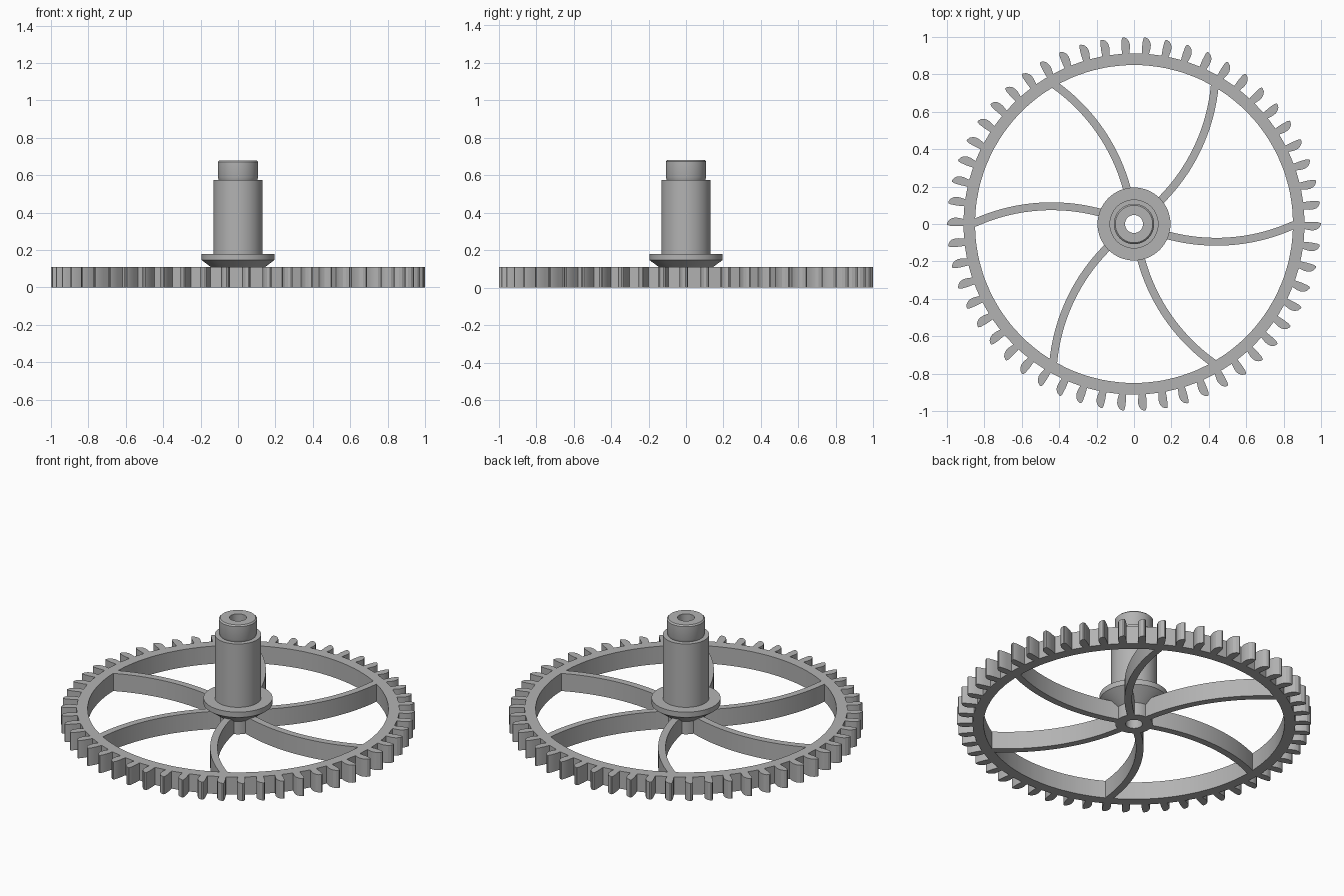
import bpy, bmesh
from math import sin, cos, pi, radians, sqrt

cube = bpy.data.objects.get("Cube")
if cube:
    bpy.data.objects.remove(cube, do_unlink=True)

TEETH, SPOKES, HEIGHT = 54, 6, 0.11
ROOT_R, RIM_R = 0.912, 0.85

grey = bpy.data.materials.new("plain grey")
grey.use_nodes = True
colour = (0.45, 0.45, 0.45, 1)
grey.diffuse_color = colour
grey.node_tree.nodes["Principled BSDF"].inputs["Base Color"].default_value = colour


def polar(r, a):
    return (r * cos(a), r * sin(a), 0)


def finish(bm, name, angle):
    """Turn a bmesh into a grey object with smooth shading below an angle."""
    bmesh.ops.remove_doubles(bm, verts=bm.verts, dist=1e-5)
    bmesh.ops.recalc_face_normals(bm, faces=bm.faces)
    mesh = bpy.data.meshes.new(name)
    bm.to_mesh(mesh)
    bm.free()
    obj = bpy.data.objects.new(name, mesh)
    bpy.context.collection.objects.link(obj)
    mesh.materials.append(grey)
    bpy.ops.object.select_all(action='DESELECT')
    obj.select_set(True)
    bpy.context.view_layer.objects.active = obj
    bpy.ops.object.shade_smooth_by_angle(angle=radians(angle))
    return obj


def plate(outlines, name, angle):
    """Join flat outlines and raise them to the wheel thickness."""
    bm = bmesh.new()
    for pts in outlines:
        bm.faces.new([bm.verts.new(p) for p in pts])
    bmesh.ops.remove_doubles(bm, verts=bm.verts, dist=1e-5)
    raised = bmesh.ops.extrude_face_region(bm, geom=bm.faces[:], use_keep_orig=True)
    top = [v for v in raised["geom"] if isinstance(v, bmesh.types.BMVert)]
    bmesh.ops.translate(bm, verts=top, vec=(0, 0, HEIGHT))
    # walls between neighbouring outlines are not extruded, so this is a closed solid
    return finish(bm, name, angle)


# Toothed rim: each step is a gap, a root section and one leaning tooth
# tooth flank as (radius, sideways offset)
flank = [(0.94, -0.025), (0.96, -0.026), (0.978, -0.021), (0.992, -0.01),
         (1.0, 0.006), (0.999, 0.013), (0.985, 0.018), (0.95, 0.02)]
pitch = 2 * pi / TEETH
half = 0.021
outlines = []
for i in range(TEETH):
    mid = i * pitch - radians(0.5)
    a, b, c = mid - half, mid + half, mid + pitch - half
    for s, e in ((a, b), (b, c)):
        outlines.append([polar(RIM_R, s), polar(ROOT_R, s), polar(ROOT_R, e), polar(RIM_R, e)])
    tooth = [polar(r, mid + t / r) for r, t in flank]
    outlines.append([polar(ROOT_R, a)] + tooth + [polar(ROOT_R, b)])
plate(outlines, "toothed_rim", 20)

# Curved spokes: arcs swept around the hub
ARC_R, ARC_X, ARC_Y, WIDTH, STEPS = 1.0, 0.44, 0.905, 0.042, 20
first = -pi / 2 - 0.37
last = -pi / 2 + 0.43
outlines = []
for k in range(SPOKES):
    turn = 2 * pi * k / SPOKES

    def arc_point(r, a):
        x, y = ARC_X + r * cos(a), ARC_Y + r * sin(a)
        return (x * cos(turn) - y * sin(turn), x * sin(turn) + y * cos(turn), 0)

    for j in range(STEPS):
        s = first + (last - first) * j / STEPS
        e = first + (last - first) * (j + 1) / STEPS
        lo, hi = ARC_R - WIDTH / 2, ARC_R + WIDTH / 2
        outlines.append([arc_point(lo, s), arc_point(hi, s), arc_point(hi, e), arc_point(lo, e)])
plate(outlines, "curved_spokes", 30)

# Hub: turned shaft with flared collar, stepped top and a through bore
profile = [(0.048, 0), (0.105, 0), (0.105, 0.08), (0.195, 0.147), (0.195, 0.18),
           (0.131, 0.18), (0.131, 0.575), (0.103, 0.575), (0.108, 0.59),
           (0.108, 0.672), (0.1, 0.68), (0.048, 0.68)]
bm = bmesh.new()
ring = [bm.verts.new((r, 0, z)) for r, z in profile]
edges = [bm.edges.new((ring[i - 1], ring[i])) for i in range(len(ring))]
bmesh.ops.spin(bm, geom=ring + edges, cent=(0, 0, 0), axis=(0, 0, 1),
               angle=2 * pi, steps=64, use_duplicate=False)
finish(bm, "hub_shaft", 30)
